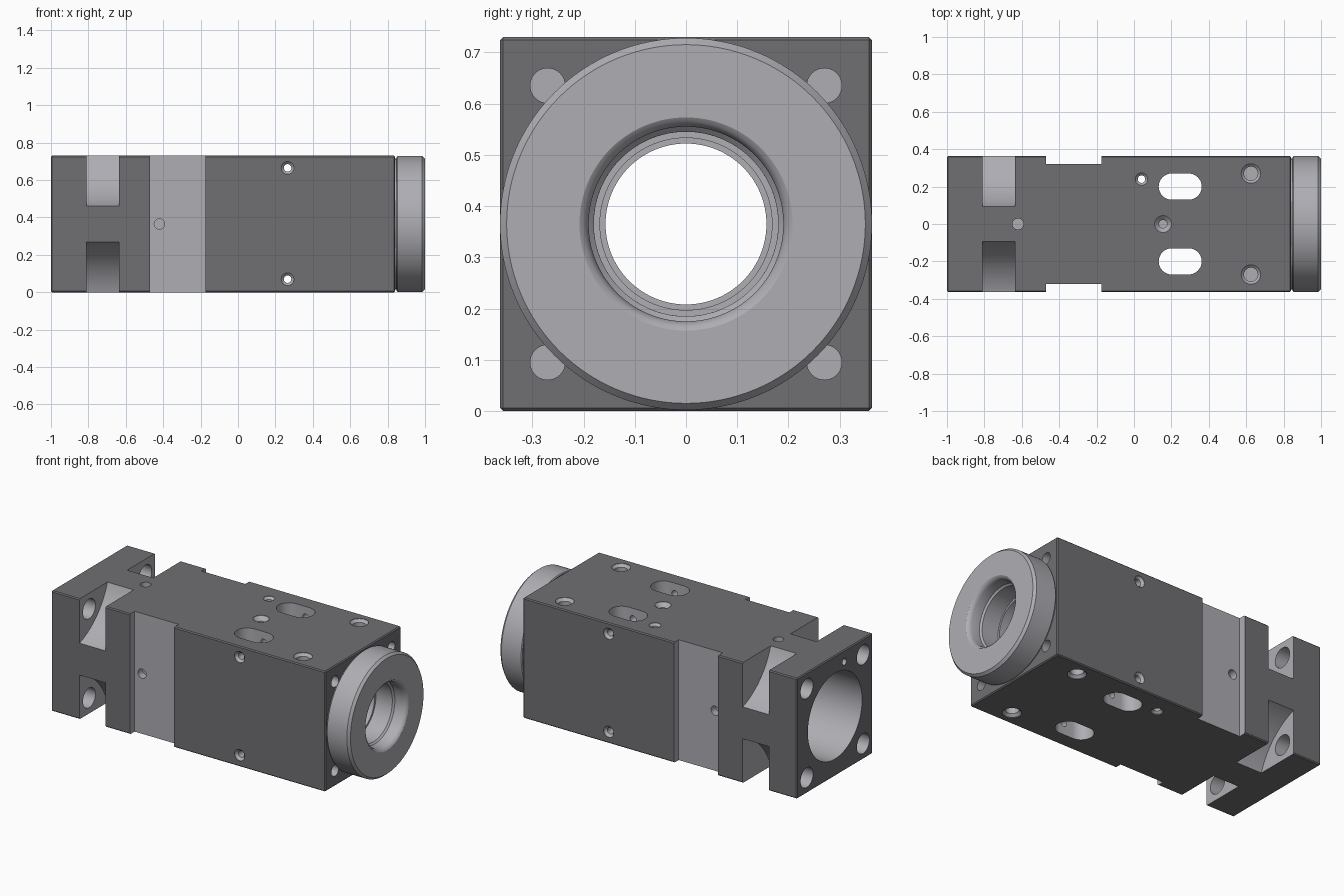
import bpy, bmesh, math
from mathutils import Vector

if "Cube" in bpy.data.objects:
    bpy.data.objects.remove(bpy.data.objects["Cube"])

def material(name, v):
    m = bpy.data.materials.new(name)
    m.diffuse_color = (v, v, v * 1.08, 1)
    m.use_nodes = True
    m.node_tree.nodes["Principled BSDF"].inputs["Base Color"].default_value = m.diffuse_color
    return m

DARK = material("dark_coating", 0.16)
STEEL = material("bare_steel", 0.42)
ZC, HALF = 0.365, 0.363
X, Y, Z = Vector((1, 0, 0)), Vector((0, 1, 0)), Vector((0, 0, 1))

def finish(name, bm, mat):
    bmesh.ops.recalc_face_normals(bm, faces=bm.faces)
    me = bpy.data.meshes.new(name)
    bm.to_mesh(me)
    bm.free()
    me.materials.append(mat)
    ob = bpy.data.objects.new(name, me)
    bpy.context.collection.objects.link(ob)
    return ob

def lathe(name, profile, origin, axis, seg=32, closed=False, mat=STEEL):
    """Revolve (distance, radius) pairs about an axis."""
    bm = bmesh.new()
    q = axis.to_track_quat('Z', 'Y')
    rings = []
    for t, r in profile:
        rings.append([bm.verts.new(Vector(origin) + q @ Vector(
            (r * math.cos(math.tau * i / seg), r * math.sin(math.tau * i / seg), t)))
            for i in range(seg)])
    pairs = list(zip(rings, rings[1:]))
    if closed:
        pairs.append((rings[-1], rings[0]))
    else:
        bm.faces.new(rings[0])
        bm.faces.new(rings[-1])
    for a, b in pairs:
        for i in range(seg):
            j = (i + 1) % seg
            bm.faces.new((a[i], a[j], b[j], b[i]))
    return finish(name, bm, mat)

def box(name, lo, hi, mat):
    bm = bmesh.new()
    bmesh.ops.create_cube(bm, size=1)
    for v in bm.verts:
        v.co = Vector([(l + h) / 2 + c * (h - l) for l, h, c in zip(lo, hi, v.co)])
    return finish(name, bm, mat)

def slot(x0, x1, y, r):
    bm = bmesh.new()
    ring = []
    for cx, start in ((x1 - r, -90), (x0 + r, 90)):
        for i in range(17):
            a = math.radians(start + i * 180 / 16)
            ring.append(bm.verts.new((cx + r * math.cos(a), y + r * math.sin(a), -0.05)))
    f = bm.faces.new(ring)
    ext = bmesh.ops.extrude_face_region(bm, geom=[f])
    for v in ext["geom"]:
        if isinstance(v, bmesh.types.BMVert):
            v.co.z = 0.8
    return finish("slot_cutter", bm, STEEL)

def apply(ob, mod):
    with bpy.context.temp_override(object=ob, active_object=ob):
        bpy.ops.object.modifier_apply(modifier=mod.name)

def cut(ob, cutter):
    m = ob.modifiers.new("cut", 'BOOLEAN')
    m.operation, m.solver, m.object = 'DIFFERENCE', 'EXACT', cutter
    m.material_mode = 'TRANSFER'
    apply(ob, m)
    bpy.data.objects.remove(cutter)

def smooth(ob):
    bpy.ops.object.select_all(action='DESELECT')
    ob.select_set(True)
    bpy.context.view_layer.objects.active = ob
    bpy.ops.object.shade_smooth_by_angle(angle=math.radians(25))

# Housing block with slightly broken edges
body = box("housing_block", (-1, -HALF, 0), (0.84, HALF, 0.73), DARK)
bev = body.modifiers.new("edge", 'BEVEL')
bev.width, bev.segments = 0.006, 1
apply(body, bev)

def hole(pos, axis, r, depth, sink=0, through=False, seg=32):
    prof = [(-0.02, sink or r)]
    if sink:
        prof += [(0.002, sink), (0.002 + sink - r, r)]
    if through and sink:
        prof += [(depth - 0.002 - sink + r, r), (depth - 0.002, sink), (depth + 0.02, sink)]
    else:
        prof += [(depth, r)]
    cut(body, lathe("hole_cutter", prof, pos, axis, seg))

# Stepped main bore
cut(body, lathe("bore_cutter", [(-1.05, 0.26), (0, 0.26), (0, 0.157), (0.74, 0.157), (0.74, 0.168),
                                (0.80, 0.168), (0.80, 0.18), (0.88, 0.18)], (0, 0, ZC), X, 96))

for sy in (-1, 1):
    # Machined side grooves and their centre holes
    cut(body, box("groove_cutter", (-0.47, min(sy * 0.32, sy * 0.5), -0.1),
                  (-0.175, max(sy * 0.32, sy * 0.5), 0.9), STEEL))
    hole((-0.42, sy * 0.32, ZC), -sy * Y, 0.028, 0.045)
    # Long slots through top and bottom
    cut(body, slot(0.132, 0.362, sy * 0.2, 0.07))
    for sz in (-1, 1):
        # Concave corner pockets for the mounting bolts
        hole((-0.79, sy * (HALF + 0.134), ZC + sz * (0.365 + 0.134)), X, 0.424, 0.155, seg=128)
        zc, yc = ZC + sz * 0.27, sy * 0.27
        hole((-1, yc, zc), X, 0.06, 0.25)
        # Threaded holes behind the flange, and on top and bottom
        hole((0.84, yc, zc), -X, 0.034, 0.06)
        hole((0.625, yc, ZC + sz * 0.365), -sz * Z, 0.037, 0.12, 0.052)

# Cross holes from side to side
for z in (0.07, 0.665):
    hole((0.265, -HALF, z), Y, 0.02, 2 * HALF, 0.034, True)
# Small holes on top and on the open end
hole((0.04, 0.24, 0.73), -Z, 0.02, 0.73, 0.033, True)
hole((0.155, 0, 0.73), -Z, 0.022, 0.12, 0.045)
hole((-0.62, 0, 0.73), -Z, 0.03, 0.06)
hole((-1, -0.09, 0.66), X, 0.02, 0.1)
smooth(body)

# Round nose flange with neck, chamfers and rounded mouth
mouth = [(1.0 - 0.018 * math.sin(a), 0.208 - 0.018 * (1 - math.cos(a)) / 1.0)
         for a in [0] ] + [(0.995, 0.2), (0.987, 0.194), (0.975, 0.19)]
flange = lathe("nose_flange",
               [(0.838, 0.35), (0.848, 0.35), (0.848, 0.358), (0.853, 0.363), (0.985, 0.363), (1.0, 0.35)]
               + mouth + [(0.92, 0.19), (0.91, 0.18), (0.838, 0.18)],
               (0, 0, ZC), X, 128, True)
smooth(flange)
